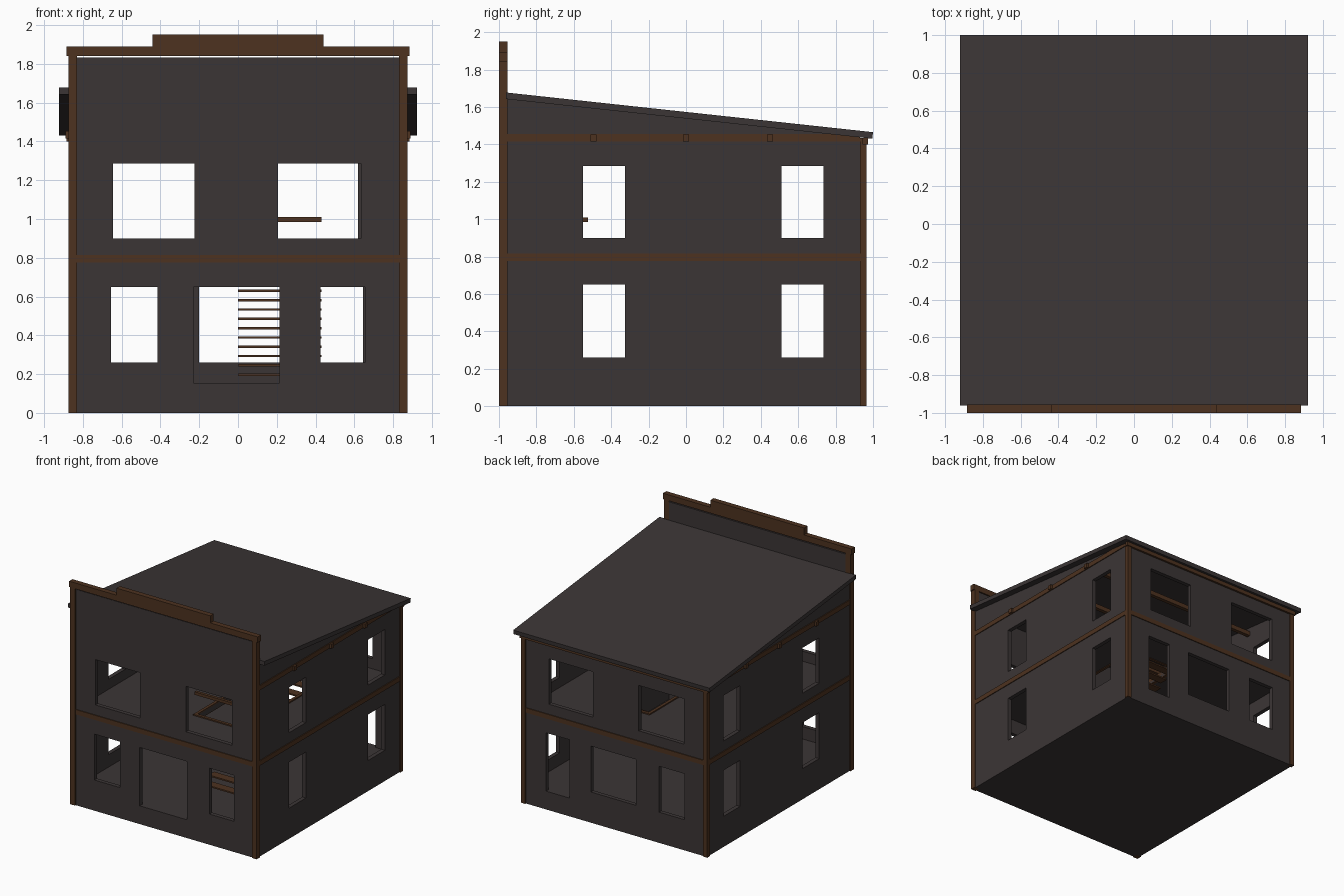
import bpy, bmesh
from mathutils import Vector

old = bpy.data.objects.get("Cube")
if old:
    bpy.data.objects.remove(old, do_unlink=True)


def material(name, rgb):
    m = bpy.data.materials.new(name)
    m.use_nodes = True
    m.diffuse_color = (*rgb, 1)
    m.node_tree.nodes["Principled BSDF"].inputs["Base Color"].default_value = (*rgb, 1)
    return m


GREY = material("charcoal board", (0.044, 0.036, 0.036))
BROWN = material("dark timber", (0.075, 0.032, 0.014))


def finish(name, bm, mat):
    bmesh.ops.recalc_face_normals(bm, faces=bm.faces)
    me = bpy.data.meshes.new(name)
    bm.to_mesh(me)
    bm.free()
    me.materials.append(mat)
    ob = bpy.data.objects.new(name, me)
    bpy.context.collection.objects.link(ob)
    return ob


def box(name, x, y, z, mat):
    """Box from three (low, high) ranges."""
    bm = bmesh.new()
    bmesh.ops.create_cube(bm, size=1)
    for v in bm.verts:
        v.co = [r[0] if c < 0 else r[1] for c, r in zip(v.co, (x, y, z))]
    return finish(name, bm, mat)


def prism(name, profile, x, mat):
    """Profile in the y-z plane, extruded over a range of x."""
    bm = bmesh.new()
    face = bm.faces.new([bm.verts.new((x[0], y, z)) for y, z in profile])
    new = bmesh.ops.extrude_face_region(bm, geom=[face])["geom"]
    bmesh.ops.translate(bm, vec=(x[1] - x[0], 0, 0),
                        verts=[g for g in new if isinstance(g, bmesh.types.BMVert)])
    return finish(name, bm, mat)


def panel(name, u, v, holes, place, depth, mat):
    """Flat slab spanning u by v with rectangular holes; place maps (u, v) to space."""
    us = sorted({*u, *[n for h in holes for n in h[:2]]})
    vs = sorted({*v, *[n for h in holes for n in h[2:]]})
    bm = bmesh.new()
    for a, b in zip(us, us[1:]):
        for c, d in zip(vs, vs[1:]):
            mu, mv = (a + b) / 2, (c + d) / 2
            if any(h[0] < mu < h[1] and h[2] < mv < h[3] for h in holes):
                continue
            bm.faces.new([bm.verts.new(place(p, q)) for p, q in ((a, c), (b, c), (b, d), (a, d))])
    bmesh.ops.remove_doubles(bm, verts=bm.verts, dist=0.0001)
    new = bmesh.ops.extrude_face_region(bm, geom=bm.faces[:])["geom"]
    bmesh.ops.translate(bm, vec=Vector(depth),
                        verts=[g for g in new if isinstance(g, bmesh.types.BMVert)])
    bmesh.ops.dissolve_limit(bm, angle_limit=0.01, verts=bm.verts, edges=bm.edges)
    return finish(name, bm, mat)


SIDES = (("left", 1), ("right", -1))
LOW, HIGH = (0.26, 0.65), (0.9, 1.285)      # window heights on each storey
FLOOR = 0.155                               # ground floor level

# Foundation
box("foundation", (-0.865, 0.865), (-0.955, 0.955), (0, FLOOR), GREY)

# Front wall, taller than the roof
upper = [(-0.645, -0.225, *HIGH), (0.205, 0.635, *HIGH)]
panel("front_wall", (-0.83, 0.83), (0, 1.832),
      upper + [(-0.655, -0.415, *LOW), (0.425, 0.655, *LOW), (-0.23, 0.215, FLOOR, 0.65)],
      lambda u, v: (u, -0.99, v), (0, 0.035, 0), GREY)

# Back wall with its side door
upper = [(-0.65, -0.225, *HIGH), (0.205, 0.62, *HIGH)]
panel("back_wall", (-0.865, 0.865), (FLOOR, 1.435),
      upper + [(-0.655, -0.415, *LOW), (-0.2, 0.225, *LOW), (0.425, 0.645, FLOOR, 0.65)],
      lambda u, v: (u, 0.955, v), (0, -0.035, 0), GREY)

# Side walls, gables, bands and corner posts
windows = [(y0, y1, *h) for y0, y1 in ((-0.55, -0.325), (0.51, 0.735)) for h in (LOW, HIGH)]
for side, s in SIDES:
    panel(side + "_wall", (-0.955, 0.92), (FLOOR, 1.44), windows,
          lambda u, v: (s * 0.865, u, v), (-s * 0.035, 0, 0), GREY)
    prism(side + "_gable", [(-0.955, 1.44), (0.94, 1.44), (-0.955, 1.645)],
          (s * 0.865, s * 0.83), GREY)
    for label, z in (("floor", (0.775, 0.815)), ("eave", (1.415, 1.455))):
        box(f"{side}_{label}_band", sorted((s * 0.85, s * 0.872)), (-0.955, 0.93), z, BROWN)
    box(side + "_front_post", sorted((s * 0.83, s * 0.875)), (-1, -0.955), (0, 1.84), BROWN)
    box(side + "_back_post", sorted((s * 0.835, s * 0.875)), (0.93, 0.965), (0, 1.435), BROWN)

# Front and back bands
box("front_floor_band", (-0.83, 0.83), (-0.997, -0.98), (0.775, 0.815), BROWN)
box("back_floor_band", (-0.835, 0.835), (0.945, 0.962), (0.775, 0.815), BROWN)
box("back_eave_band", (-0.885, 0.885), (0.945, 0.972), (1.4, 1.433), BROWN)

# Stepped parapet cap
box("parapet_cap", (-0.885, 0.885), (-1, -0.955), (1.84, 1.89), BROWN)
box("parapet_crest", (-0.44, 0.44), (-1, -0.955), (1.89, 1.95), BROWN)

# Sloping roof and the beams under it
prism("roof", [(-0.962, 1.642), (-0.962, 1.677), (1, 1.465), (0.996, 1.43)], (-0.922, 0.922), GREY)
for i, y in enumerate((-0.495, 0, 0.45)):
    box(f"roof_beam_{i + 1}", (-0.89, 0.89), (y - 0.016, y + 0.016), (1.415, 1.453), BROWN)

# Upper floor with stairwell, its trim and handrail
well = (0, 0.43, -0.54, 0.5)
panel("upper_floor", (-0.83, 0.83), (-0.955, 0.92), [well],
      lambda u, v: (u, v, 0.775), (0, 0, 0.04), GREY)
panel("stairwell_trim", (-0.025, 0.455), (-0.565, 0.525), [well],
      lambda u, v: (u, v, 0.77), (0, 0, 0.055), BROWN)
box("handrail", (-0.025, 0.43), (-0.55, -0.525), (0.985, 1.01), BROWN)

# Open stair rising to the back
for i in range(13):
    y, z = -0.43 + 0.073 * i, 0.197 + 0.048 * i
    box(f"stair_tread_{i + 1}", (0, 0.43), (y - 0.036, y + 0.036), (z - 0.006, z + 0.006), BROWN)
